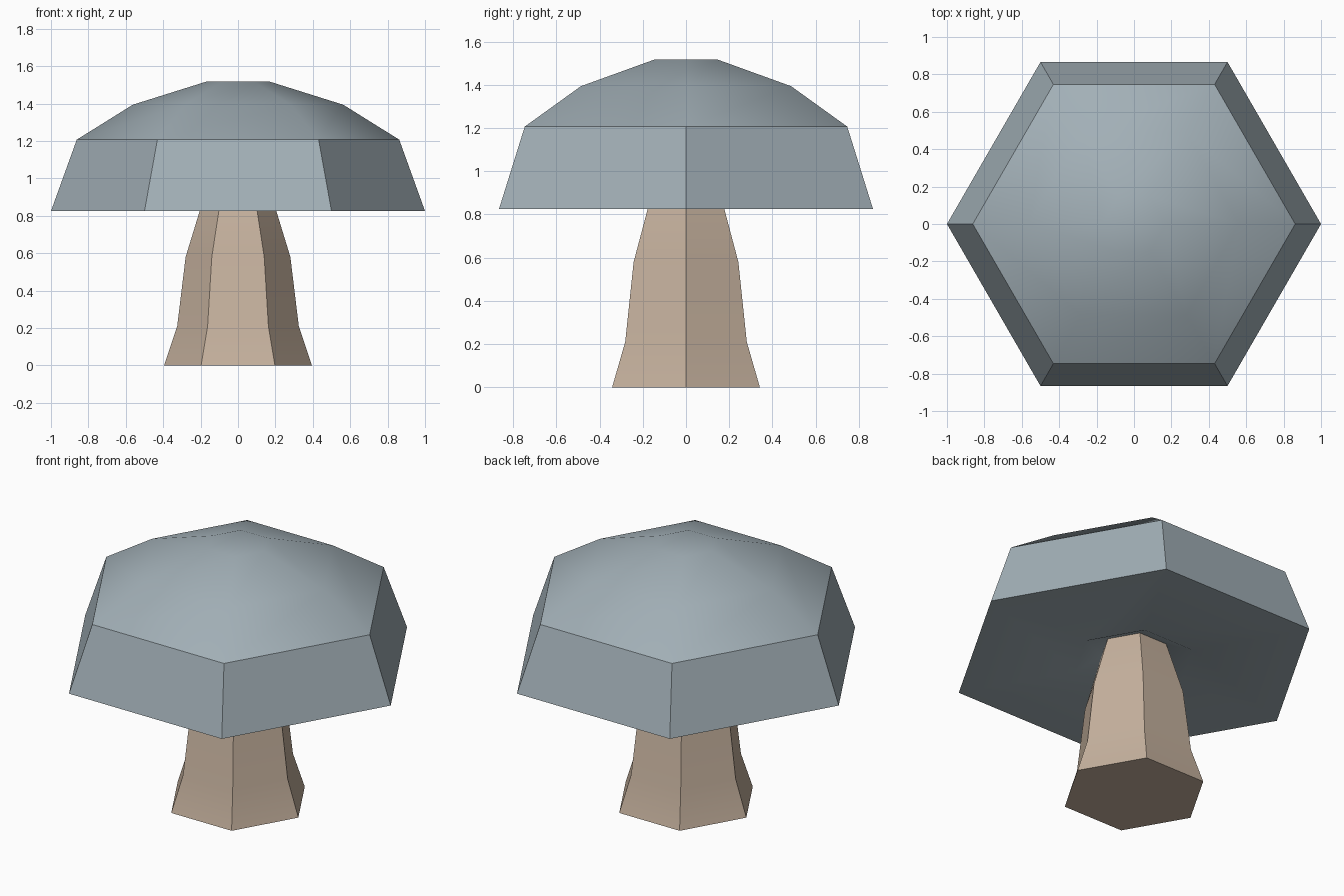
import bpy, bmesh
from math import cos, sin, pi, radians

if "Cube" in bpy.data.objects:
    bpy.data.objects.remove(bpy.data.objects["Cube"])

SIDES = 6


def material(name, rgb):
    mat = bpy.data.materials.new(name)
    mat.diffuse_color = (*rgb, 1)
    mat.use_nodes = True
    mat.node_tree.nodes["Principled BSDF"].inputs["Base Color"].default_value = mat.diffuse_color
    return mat


def hex_lathe(name, profile, mat, closed_loop=False):
    """Stack six-sided rings from (radius, z) pairs and close both ends."""
    bm = bmesh.new()
    rings = [[bm.verts.new((r * cos(2 * pi * i / SIDES), r * sin(2 * pi * i / SIDES), z))
              for i in range(SIDES)] for r, z in profile]
    for low, high in zip(rings, rings[1:]):
        for i in range(SIDES):
            j = (i + 1) % SIDES
            bm.faces.new((low[i], low[j], high[j], high[i]))
    bm.faces.new(rings[0][::-1])
    bm.faces.new(rings[-1])
    bmesh.ops.recalc_face_normals(bm, faces=bm.faces)
    mesh = bpy.data.meshes.new(name)
    bm.to_mesh(mesh)
    bm.free()
    mesh.materials.append(mat)
    obj = bpy.data.objects.new(name, mesh)
    bpy.context.collection.objects.link(obj)
    # Soft dome, crisp rim and stem corners
    bpy.ops.object.select_all(action='DESELECT')
    obj.select_set(True)
    bpy.context.view_layer.objects.active = obj
    bpy.ops.object.shade_smooth_by_angle(angle=radians(35.5))
    return obj


# Stem, narrowing upward into the cap
hex_lathe("stem", [(0.395, 0), (0.325, 0.21), (0.28, 0.58), (0.205, 0.825), (0.184, 0.893)],
          material("stem_tan", (0.56, 0.44, 0.34)))

# Cap: recess around the stem, flat underside, steep rim, faceted dome
hex_lathe("cap", [(0.184, 0.893), (0.335, 0.825), (1.0, 0.825), (0.862, 1.207),
                  (0.562, 1.394), (0.17, 1.517)],
          material("cap_grey_blue", (0.36, 0.43, 0.47)))
